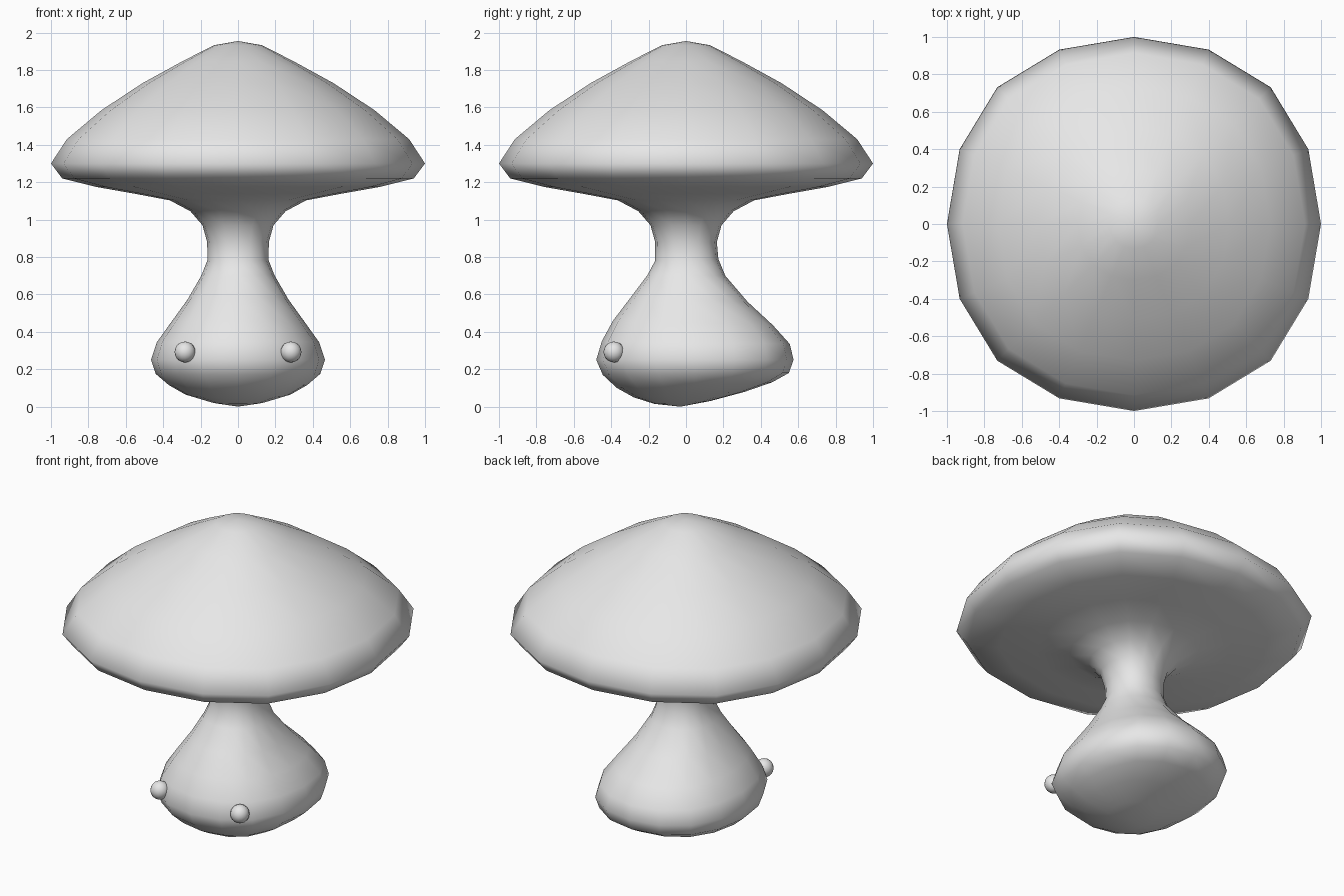
import bpy, bmesh

if "Cube" in bpy.data.objects:
    bpy.data.objects.remove(bpy.data.objects["Cube"])

grey = bpy.data.materials.new("plain grey")
grey.diffuse_color = (0.8, 0.8, 0.8, 1)
grey.use_nodes = True
grey.node_tree.nodes["Principled BSDF"].inputs["Base Color"].default_value = grey.diffuse_color

# Sixteen-sided, slightly squared round section: one quadrant turned four times
QUAD = [(1, 0), (0.932, 0.4), (0.731, 0.731), (0.4, 0.932)]
SECTION = []
for turn in range(4):
    for x, y in QUAD:
        for _ in range(turn):
            x, y = -y, x
        SECTION.append((x, y))


def finish(bm, name):
    bmesh.ops.recalc_face_normals(bm, faces=bm.faces)
    for f in bm.faces:
        f.smooth = True
    mesh = bpy.data.meshes.new(name)
    bm.to_mesh(mesh)
    bm.free()
    mesh.materials.append(grey)
    bpy.context.collection.objects.link(bpy.data.objects.new(name, mesh))


# Cap and neck: (radius, height), symmetric
cap = [(0.13, 1.932), (0.30, 1.845), (0.51, 1.73), (0.73, 1.585),
       (0.915, 1.43), (1.0, 1.30), (0.94, 1.22), (0.76, 1.175),
       (0.55, 1.138), (0.365, 1.103), (0.255, 1.045), (0.19, 0.97),
       (0.165, 0.88)]
rings = [(r, -r, r, z, z) for r, z in cap]
# Foot: (half width, front y, back y, front z, back z), bulging to the back
rings += [(0.163, -0.165, 0.173, 0.78, 0.79), (0.195, -0.205, 0.21, 0.705, 0.70),
          (0.27, -0.295, 0.33, 0.585, 0.56), (0.36, -0.39, 0.465, 0.46, 0.435),
          (0.435, -0.45, 0.555, 0.35, 0.335), (0.465, -0.48, 0.575, 0.25, 0.25),
          (0.44, -0.445, 0.55, 0.17, 0.18), (0.37, -0.37, 0.46, 0.10, 0.13),
          (0.28, -0.28, 0.31, 0.05, 0.078), (0.14, -0.17, 0.13, 0.015, 0.03)]

# Mushroom body
bm = bmesh.new()
loops = []
for rx, front, back, zf, zb in rings:
    cy, ry = (front + back) / 2, (back - front) / 2
    loops.append([bm.verts.new((rx * x, cy + ry * y,
                                (zf + zb) / 2 + (zb - zf) / 2 * y))
                  for x, y in SECTION])
for a, b in zip(loops, loops[1:]):
    for i in range(16):
        j = (i + 1) % 16
        bm.faces.new((a[i], a[j], b[j], b[i]))
for loop, tip in ((loops[0], (0, 0, 1.955)), (loops[-1], (0, -0.03, 0.0))):
    pole = bm.verts.new(tip)
    for i in range(16):
        bm.faces.new((loop[i], loop[(i + 1) % 16], pole))
finish(bm, "mushroom_body")

# Eyes
for side, name in ((-1, "left_eye"), (1, "right_eye")):
    bm = bmesh.new()
    bmesh.ops.create_uvsphere(bm, u_segments=16, v_segments=10, radius=0.056)
    bmesh.ops.translate(bm, verts=bm.verts, vec=(side * 0.283, -0.385, 0.292))
    finish(bm, name)
